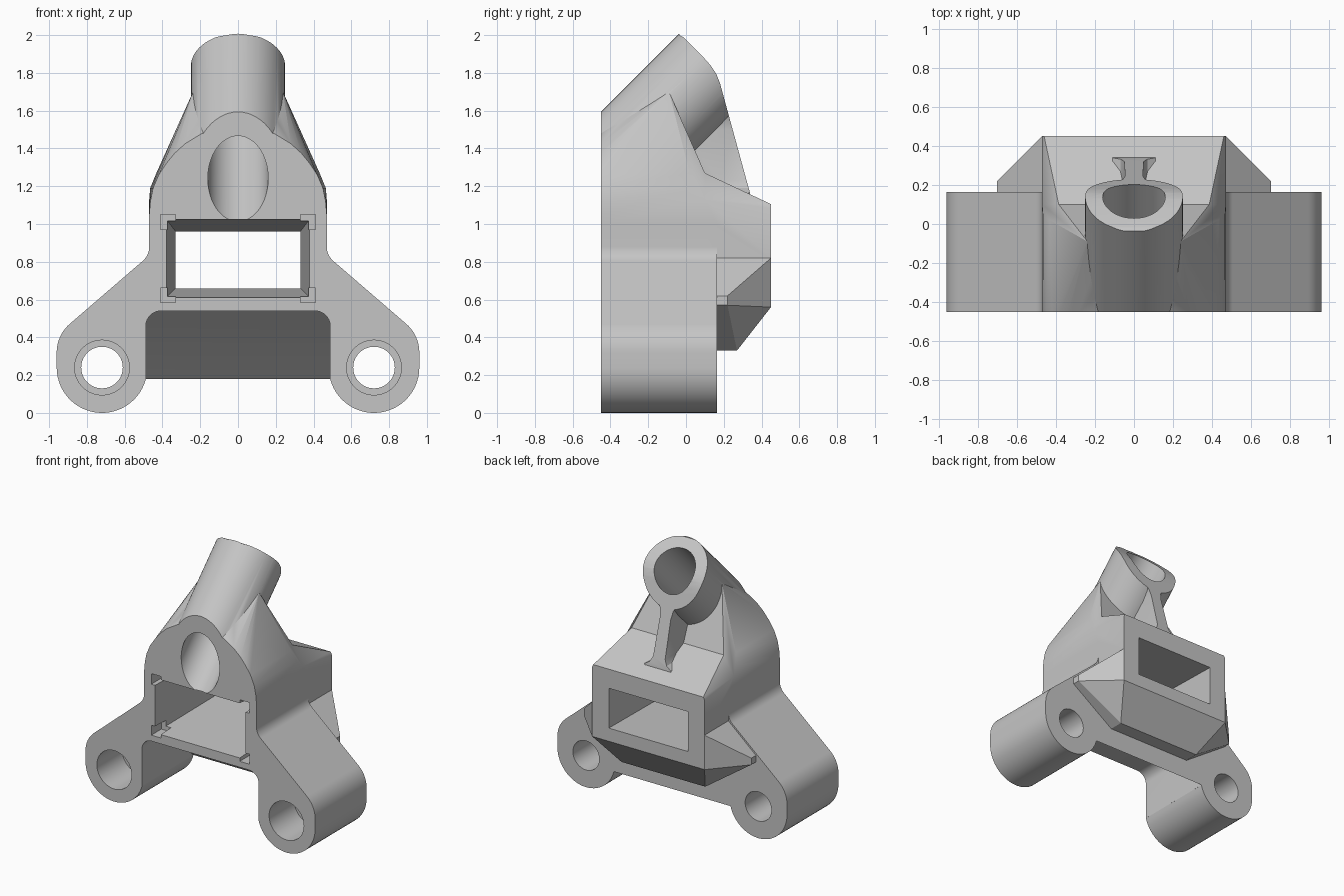
import bpy, bmesh, math
from mathutils import Matrix, Vector

if "Cube" in bpy.data.objects:
    bpy.data.objects.remove(bpy.data.objects["Cube"])

metal = bpy.data.materials.new("plain_grey_metal")
metal.use_nodes = True
GREY = (0.56, 0.56, 0.56, 1)
metal.diffuse_color = GREY
metal.node_tree.nodes["Principled BSDF"].inputs["Base Color"].default_value = GREY

FRONT, BACK, REAR = -0.45, 0.165, 0.45


def finish(name, bm):
    bmesh.ops.recalc_face_normals(bm, faces=bm.faces)
    mesh = bpy.data.meshes.new(name)
    bm.to_mesh(mesh)
    bm.free()
    obj = bpy.data.objects.new(name, mesh)
    bpy.context.collection.objects.link(obj)
    mesh.materials.append(metal)
    return obj


def prism(name, outline, start, shift):
    """Extrude a closed outline; start maps 2D points to 3D."""
    bm = bmesh.new()
    face = bm.faces.new([bm.verts.new(start(a, b)) for a, b in outline])
    new = bmesh.ops.extrude_face_region(bm, geom=[face])["geom"]
    bmesh.ops.translate(bm, vec=shift, verts=[v for v in new if isinstance(v, bmesh.types.BMVert)])
    return finish(name, bm)


def along_y(name, outline, y0, y1):
    return prism(name, outline, lambda x, z: (x, y0, z), (0, y1 - y0, 0))


def across_x(name, outline):
    return prism(name, outline, lambda y, z: (-0.6, y, z), (1.2, 0, 0))


def hull(name, half_points):
    """Convex solid from points given for the +x half."""
    bm = bmesh.new()
    for x, y, z in half_points:
        for s in (1, -1):
            bm.verts.new((s * x, y, z))
    res = bmesh.ops.convex_hull(bm, input=bm.verts)
    junk = {g for g in res["geom_interior"] + res["geom_unused"] if isinstance(g, bmesh.types.BMVert)}
    bmesh.ops.delete(bm, geom=list(junk), context='VERTS')
    bmesh.ops.dissolve_limit(bm, angle_limit=0.002, verts=bm.verts, edges=bm.edges)
    return finish(name, bm)


def cylinder(name, p0, p1, r):
    a, b = Vector(p0), Vector(p1)
    bm = bmesh.new()
    turn = (b - a).to_track_quat('Z', 'Y').to_matrix().to_4x4()
    bmesh.ops.create_cone(bm, cap_ends=True, segments=64, radius1=r, radius2=r,
                          depth=(b - a).length, matrix=Matrix.Translation((a + b) / 2) @ turn)
    return finish(name, bm)


def combine(target, tool, operation):
    mod = target.modifiers.new("combine", 'BOOLEAN')
    mod.operation, mod.object, mod.solver = operation, tool, 'EXACT'
    bpy.context.view_layer.update()
    graph = bpy.context.evaluated_depsgraph_get()
    mesh = bpy.data.meshes.new_from_object(target.evaluated_get(graph))
    target.modifiers.clear()
    target.data = mesh
    bpy.data.objects.remove(tool)


def arc(cx, cz, r, a0, a1, n):
    angles = [math.radians(a0 + (a1 - a0) * i / n) for i in range(n + 1)]
    return [(cx + r * math.cos(a), cz + r * math.sin(a)) for a in angles]


def mirrored(half):
    return half + [(-x, z) for x, z in reversed(half)]


# Frame with two rounded feet
half = arc(0.72, 0.24, 0.24, 195, 360, 28) + arc(0.76, 0.32, 0.2, 0, 49, 10)
half += arc(0.57, 0.88, 0.1, 229, 180, 8) + [(0.47, 1.0)]
bracket = along_y("bracket_body", mirrored(half), FRONT, BACK)

# Domed shoulder leaning back towards the tube
dome = [(0.47, 0.7), (0.47, 1.05), (0.464, 1.12), (0.45, 1.19), (0.42, 1.26),
        (0.38, 1.32), (0.335, 1.375), (0.28, 1.425), (0.19, 1.48)]
shoulder = [(x, FRONT, z) for x, z in dome]
shoulder += [(0.238, -0.09, 1.7), (0.432, 0.02, 1.27), (0.465, 0.04, 1.19),
             (0.385, 0.1, 1.27), (0.47, 0.1, 1.13), (0.47, 0.1, 0.7)]
combine(bracket, hull("shoulder", shoulder), 'UNION')

# Rear block with a gently sloping top
block = [(0.385, 0.1, 1.27), (0.47, 0.1, 1.13), (0.45, 0, 1.1), (0.45, 0, 0.7), (0.47, 0.1, 0.66),
         (0.46, REAR, 1.105), (0.47, REAR, 1.085), (0.47, REAR, 0.66)]
combine(bracket, hull("rear_block", block), 'UNION')

# Flared wedge under the rear opening, level with the leg slopes
wedge = [(0.47, REAR, 0.56), (0.47, REAR, 0.82), (0.47, 0.1, 0.82), (0.35, 0.27, 0.33), (0.35, 0.1, 0.33)]
wedge += [(0.7, y, z) for y in (0.1, 0.22) for z in (0.57, 0.62)]
combine(bracket, hull("rear_wedge", wedge), 'UNION')

# Slanted tube with its web, trimmed by a side profile
AXIS_Z = 1.24


def on_axis(t):
    return (0, FRONT + t, AXIS_Z + t)


tube = cylinder("tube", on_axis(-0.4), on_axis(1.2), 0.25)
web = [(0.115, 1.08), (0.11, 1.165), (0.07, 1.19), (0.05, 1.23), (0.045, 1.5),
       (0.055, 1.56), (0.09, 1.62), (0.17, 1.7), (0.2, 1.75)]
combine(tube, along_y("web", mirrored(web), -0.1, 0.5), 'UNION')
trim = [(FRONT, 0.8), (FRONT, 2.1), (-0.05, 2.1), (-0.035, 2.0), (-0.015, 1.99), (0.09, 1.885),
        (0.13, 1.84), (0.16, 1.795), (0.18, 1.745), (0.195, 1.69), (0.34, 1.16), (0.34, 1.08), (0.1, 0.8)]
combine(tube, across_x("trim", trim), 'INTERSECT')
combine(bracket, tube, 'UNION')

# Gap between the feet, closed behind by a slanted wall
gap = [(0.488, -0.5)] + arc(0.408, 0.46, 0.08, 0, 90, 8)
foot_gap = along_y("foot_gap", mirrored(gap), FRONT - 0.1, BACK + 0.1)
wall = [(FRONT - 0.2, -0.6), (FRONT - 0.2, 0.7), (-0.441, 0.7), (BACK, 0.18), (BACK + 0.2, 0.011), (BACK + 0.2, -0.6)]
combine(foot_gap, across_x("slanted_wall", wall), 'INTERSECT')
combine(bracket, foot_gap, 'DIFFERENCE')

# Tapered window through the body, with notched front corners
window = [(0.38, FRONT - 0.01, z) for z in (0.61, 1.025)]
window += [(0.33, REAR + 0.01, z) for z in (0.66, 0.96)]
combine(bracket, hull("window", window), 'DIFFERENCE')
for s in (-1, 1):
    for z0, z1 in ((0.585, 0.66), (0.97, 1.05)):
        corner = [(s * 0.33, z0), (s * 0.41, z0), (s * 0.41, z1), (s * 0.33, z1)]
        combine(bracket, along_y("notch", corner, FRONT - 0.1, FRONT + 0.12), 'DIFFERENCE')

# Tube bore
combine(bracket, cylinder("bore", on_axis(-0.4), on_axis(1.2), 0.16), 'DIFFERENCE')

# Stepped bolt holes in the feet
for s in (-1, 1):
    for r, end in ((0.11, BACK + 0.1), (0.145, -0.15)):
        hole = cylinder("bolt_hole", (s * 0.72, FRONT - 0.1, 0.24), (s * 0.72, end, 0.24), r)
        combine(bracket, hole, 'DIFFERENCE')

# Smooth curves, sharp edges
bpy.ops.object.select_all(action='DESELECT')
bracket.select_set(True)
bpy.context.view_layer.objects.active = bracket
bpy.ops.object.shade_smooth_by_angle(angle=math.radians(28))
